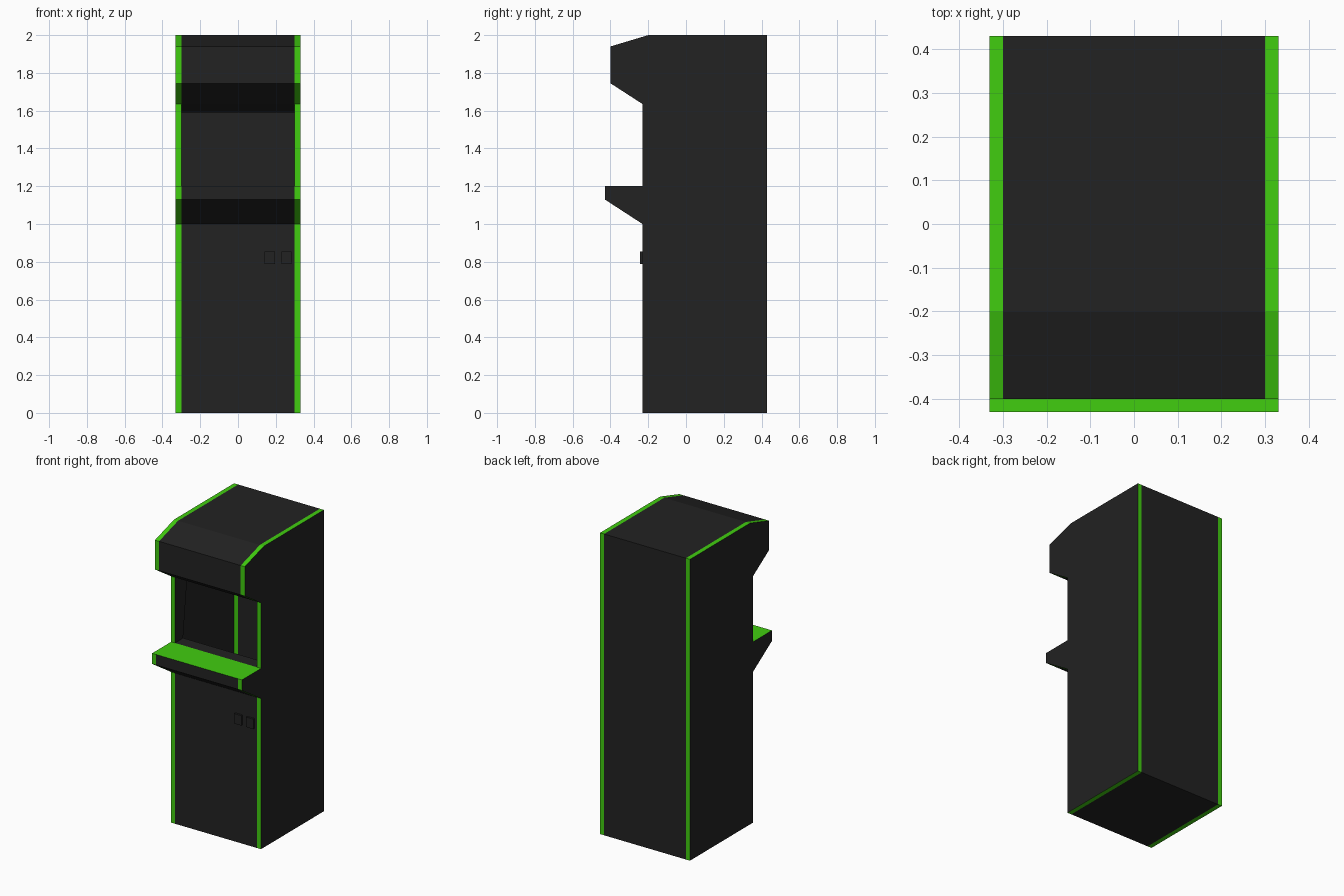
import bpy, bmesh

if "Cube" in bpy.data.objects:
    bpy.data.objects.remove(bpy.data.objects["Cube"])

def material(name, rgb):
    m = bpy.data.materials.new(name)
    m.diffuse_color = (*rgb, 1)
    m.use_nodes = True
    m.node_tree.nodes["Principled BSDF"].inputs["Base Color"].default_value = m.diffuse_color
    return m

black = material("black", (0.016, 0.016, 0.016))
green = material("bright_green", (0.053, 0.61, 0.005))
BLACK, GREEN = 0, 1

def finish(name, bm):
    bmesh.ops.remove_doubles(bm, verts=bm.verts, dist=1e-5)
    bmesh.ops.recalc_face_normals(bm, faces=bm.faces)
    mesh = bpy.data.meshes.new(name)
    bm.to_mesh(mesh)
    bm.free()
    mesh.materials.append(black)
    mesh.materials.append(green)
    ob = bpy.data.objects.new(name, mesh)
    bpy.context.collection.objects.link(ob)
    return ob

def face(bm, points, mat):
    f = bm.faces.new([bm.verts.new(p) for p in points])
    f.material_index = mat

def strip(bm, x0, x1, a, b, mat):
    # quad across x between two (y, z) profile points
    face(bm, [(x0, *a), (x1, *a), (x1, *b), (x0, *b)], mat)

# Cabinet side profile (y, z), starting at the back foot
profile = [(0.43, 0), (-0.23, 0), (-0.23, 1.0), (-0.43, 1.13), (-0.43, 1.2),
           (-0.23, 1.2), (-0.23, 1.635), (-0.40, 1.745), (-0.40, 1.94),
           (-0.20, 2.0), (0.43, 2.0)]
IN, OUT = 0.30, 0.33
CONTROL_TOP, SCREEN = 4, 5      # profile segments with special treatment

bm = bmesh.new()
# Side panels
for x in (-OUT, OUT):
    face(bm, [(x, *p) for p in profile], BLACK)
# Green edge trim on both sides, black (or green control top) in the middle
for i, a in enumerate(profile):
    b = profile[(i + 1) % len(profile)]
    strip(bm, -OUT, -IN, a, b, GREEN)
    strip(bm, IN, OUT, a, b, GREEN)
    if i != SCREEN:
        strip(bm, -IN, IN, a, b, GREEN if i == CONTROL_TOP else BLACK)
# Screen recess: floor, ceiling and side walls, open at the back
low, high = profile[SCREEN], profile[SCREEN + 1]
low_back, high_back = (-0.148, 1.202), (-0.105, 1.59)
strip(bm, -IN, IN, low, low_back, BLACK)
strip(bm, -IN, IN, high_back, high, BLACK)
for x in (-IN, IN):
    face(bm, [(x, *p) for p in (low, low_back, high_back, high)], BLACK)
finish("cabinet", bm)

# Coin slots
for name, x in (("coin_slot_left", 0.168), ("coin_slot_right", 0.256)):
    bm = bmesh.new()
    bmesh.ops.create_cube(bm, size=1)
    for v in bm.verts:
        v.co = (x + v.co.x * 0.054, -0.235 + v.co.y * 0.016, 0.822 + v.co.z * 0.066)
    finish(name, bm)
